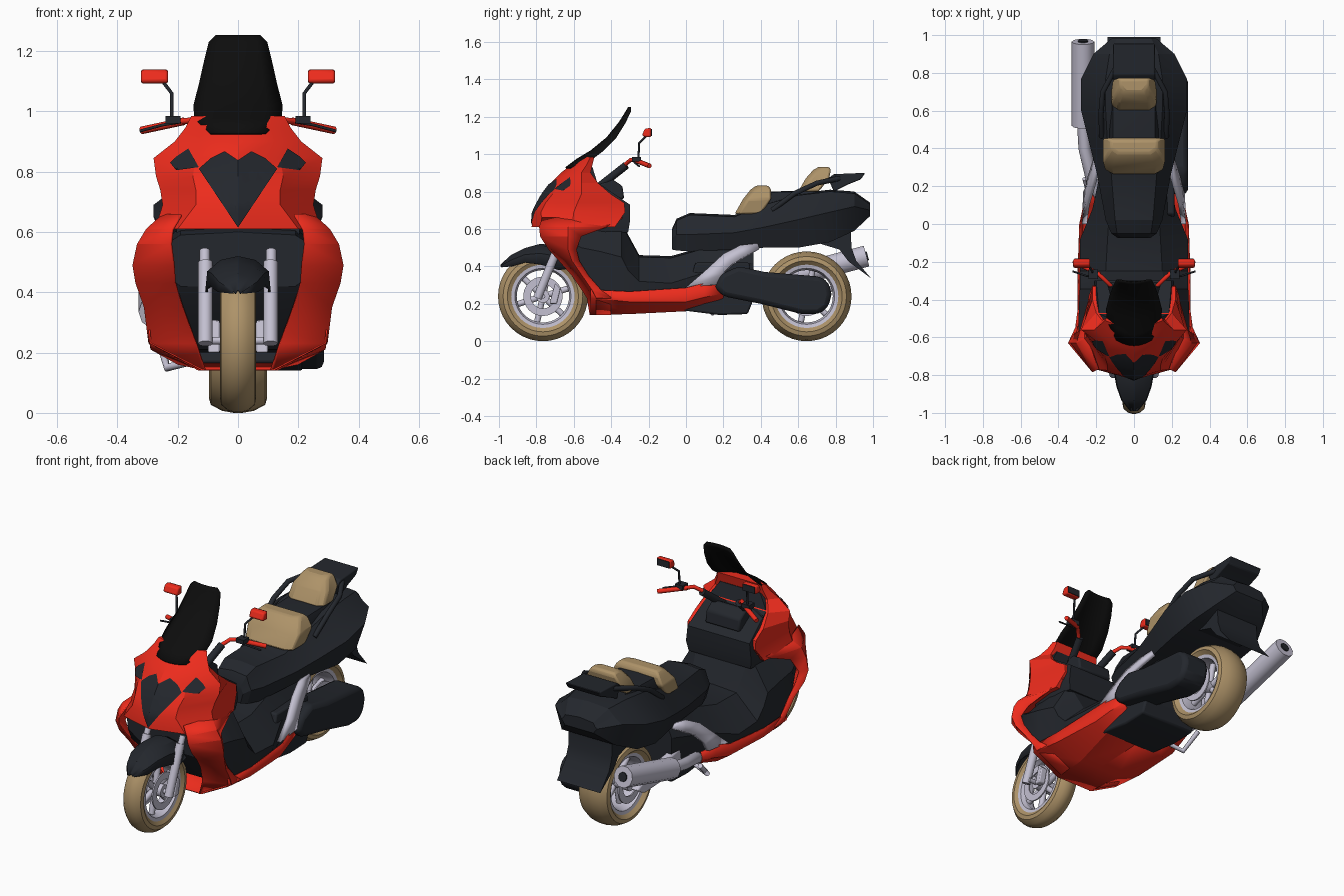
import bpy, bmesh, math
from mathutils import Vector
from mathutils.bvhtree import BVHTree

if "Cube" in bpy.data.objects:
    bpy.data.objects.remove(bpy.data.objects["Cube"])


def material(name, *rgb):
    m = bpy.data.materials.new(name)
    m.diffuse_color = (*rgb, 1)
    m.use_nodes = True
    m.node_tree.nodes["Principled BSDF"].inputs["Base Color"].default_value = m.diffuse_color
    return m


RED = material("red_paint", 0.85, 0.025, 0.012)
BLACK = material("black_plastic", 0.017, 0.02, 0.026)
GLASS = material("dark_screen", 0.004, 0.004, 0.004)
TAN = material("tan", 0.42, 0.29, 0.14)
METAL = material("light_metal", 0.55, 0.53, 0.64)


def finish(name, bm, mat, mirror=False, bevel=0, thick=0):
    bmesh.ops.recalc_face_normals(bm, faces=bm.faces)
    me = bpy.data.meshes.new(name)
    bm.to_mesh(me)
    ob = bpy.data.objects.new(name, me)
    bpy.context.collection.objects.link(ob)
    me.materials.append(mat)
    if thick:
        ob.modifiers.new("thickness", "SOLIDIFY").thickness = thick
    if bevel:
        b = ob.modifiers.new("bevel", "BEVEL")
        b.width, b.segments = bevel, 2
    if mirror:
        ob.modifiers.new("mirror", "MIRROR")
    return ob


def loft(name, rings, mat, closed=True, **kw):
    bm = bmesh.new()
    vs = [[bm.verts.new(p) for p in r] for r in rings]
    n = len(rings[0])
    for a, b in zip(vs, vs[1:]):
        for i in range(n if closed else n - 1):
            j = (i + 1) % n
            bm.faces.new((a[i], a[j], b[j], b[i]))
    if closed:
        bm.faces.new(vs[0])
        bm.faces.new(vs[-1])
    return finish(name, bm, mat, **kw)


def y_ring(y, half):
    """Symmetric ring at y: half runs from centre to centre as (x, z)."""
    return [(x, y, z) for x, z in half] + [(-x, y, z) for x, z in half[-2:0:-1]]


def z_ring(z, half):
    return [(x, y, z) for x, y in half] + [(-x, y, z) for x, y in half[::-1] if x > 0]


def prism(name, prof, x0, x1, mat, **kw):
    return loft(name, [[(x, y, z) for y, z in prof] for x in (x0, x1)], mat, **kw)


def tube(name, pts, r, mat, mirror=False):
    cu = bpy.data.curves.new(name, "CURVE")
    cu.dimensions, cu.bevel_depth, cu.bevel_resolution = "3D", r, 3
    cu.use_fill_caps = True
    for s in ((1, -1) if mirror else (1,)):
        sp = cu.splines.new("POLY")
        sp.points.add(len(pts) - 1)
        for p, (x, y, z) in zip(sp.points, pts):
            p.co = (s * x, y, z, 1)
    ob = bpy.data.objects.new(name, cu)
    bpy.context.collection.objects.link(ob)
    cu.materials.append(mat)
    return ob


def lathe(name, prof, cy, cz, mat, n=40):
    """Closed (x, radius) profile spun around the axle."""
    bm = bmesh.new()
    rings = []
    for k in range(n):
        a = 2 * math.pi * k / n
        rings.append([bm.verts.new((x, cy + r * math.cos(a), cz + r * math.sin(a))) for x, r in prof])
    for k in range(n):
        a, b = rings[k], rings[(k + 1) % n]
        for i in range(len(prof)):
            j = (i + 1) % len(prof)
            bm.faces.new((a[i], a[j], b[j], b[i]))
    return finish(name, bm, mat)


# Wheels: tyre, rim, hub, brake discs and spokes
for tag, cy, w in (("front", -0.765, 0.06), ("rear", 0.645, 0.097)):
    h = [(w * .75, .165), (w, .19), (w * .93, .213), (w * .55, .233), (w * .15, .24)]
    lathe(tag + "_tyre", h + [(-x, r) for x, r in h[::-1]], cy, .24, TAN)
    h = [(w * .8, .172), (w * .75, .15), (w * .4, .14)]
    lathe(tag + "_rim", h + [(-x, r) for x, r in h[::-1]], cy, .24, METAL)
    lathe(tag + "_hub", [(-w, .012), (-w, .035), (w, .035), (w, .012)], cy, .24, METAL, 20)
    for s in (-1, 1):
        x = s * w * .9
        lathe(tag + "_brake_disc", [(x - .004, .065), (x - .004, .105), (x + .004, .105), (x + .004, .065)], cy, .24, METAL)
    for k in range(6):
        a = k * math.pi / 3 + .3
        c, s = math.cos(a), math.sin(a)
        tube(tag + "_spoke", [(0, cy + c * .03, .24 + s * .03), (0, cy + c * .15, .24 + s * .15)], .017, METAL)

# Front fork and fender
tube("fork_upper", [(.11, -.665, .54), (.11, -.72, .42)], .017, METAL, True)
tube("fork_lower", [(.108, -.685, .5), (.108, -.795, .23)], .024, METAL, True)
tube("front_axle", [(-.11, -.765, .24), (.11, -.765, .24)], .013, METAL)
prism("brake_caliper", [(-.73, .2), (-.69, .2), (-.67, .28), (-.7, .31)], .06, .1, METAL, mirror=True, bevel=.006)
fender = [(-.985, .015, .405, .395), (-.93, .06, .455, .40), (-.86, .085, .49, .42), (-.78, .1, .512, .41),
          (-.68, .1, .505, .38), (-.6, .09, .46, .39)]
loft("front_fender", [[(-w, y, lo), (-w * .95, y, lo + (t - lo) * .55), (-w * .55, y, t - .012), (0, y, t),
                       (w * .55, y, t - .012), (w * .95, y, lo + (t - lo) * .55), (w, y, lo)]
                      for y, w, t, lo in fender], BLACK, closed=False, thick=-.008)

# Upper nose fairing
nose = [(.61, -.825, .2, -.77, .275, -.61, .24, -.38), (.69, -.82, .14, -.775, .25, -.6, .22, -.325),
        (.74, -.795, .14, -.75, .258, -.58, .22, -.33), (.785, -.77, .15, -.715, .272, -.56, .22, -.40),
        (.845, -.725, .14, -.665, .28, -.56, .2, -.47), (.9, -.67, .12, -.63, .21, -.56, .17, -.51),
        (.945, -.61, .11, -.585, .175, -.53, .15, -.5), (.985, -.545, .08, -.54, .155, -.51, .14, -.49)]
fairing = loft("nose_fairing", [z_ring(z, [(0, f), (cx, cy), (wx, wy), (rx, ry)])
                                for z, f, cx, cy, wx, wy, rx, ry in nose], RED)
bm = bmesh.new()
bm.from_mesh(fairing.data)
tree = BVHTree.FromBMesh(bm)


def nose_panel(name, outline, mirror):
    """Flat outline draped over the nose."""
    b = bmesh.new()
    b.faces.new([b.verts.new((x, -1, z)) for x, z in outline])
    bmesh.ops.triangulate(b, faces=b.faces)
    bmesh.ops.subdivide_edges(b, edges=b.edges, cuts=9, use_grid_fill=True)
    for v in b.verts:
        hit = tree.ray_cast(Vector((v.co.x, -2, v.co.z)), Vector((0, 1, 0)))[0]
        v.co.y = (hit.y if hit else -.7) - .005
    finish(name, b, BLACK, mirror=mirror)


nose_panel("nose_badge_panel", [(0, .615), (.11, .78), (.13, .81), (.09, .845), (.045, .868), (0, .838),
                                (-.045, .868), (-.09, .845), (-.13, .81), (-.11, .78)], False)
nose_panel("headlight", [(.13, .815), (.205, .805), (.225, .83), (.205, .85), (.165, .877), (.155, .845)], True)

# Windscreen
screen = [(-.645, .93, .095, .03), (-.585, .975, .145, .075), (-.51, 1.02, .148, .06), (-.425, 1.09, .13, .045),
          (-.36, 1.17, .112, .03), (-.322, 1.23, .097, .02), (-.31, 1.253, .075, .01)]
loft("windscreen", [[(w * t, y + d * t * t, z) for t in (-1, -.66, -.33, 0, .33, .66, 1)]
                    for y, z, w, d in screen], GLASS, closed=False, thick=.008)

# Dashboard and console behind the screen
loft("dashboard", [z_ring(z, [(w, f), (w * 1.08, (f + r) / 2), (w, r)]) for z, f, r, w in
                   ((.58, -.6, -.31, .2), (.64, -.6, -.3, .21), (.73, -.6, -.3, .2), (.85, -.58, -.475, .185),
                    (.93, -.56, -.5, .13))], BLACK)
prism("console", [(-.48, .83), (-.4, .87), (-.34, .83), (-.33, .76), (-.45, .76)], -.11, .11, BLACK, bevel=.01)

# Leg shield sides: red flared panels
shield = [(.66, (.19, -.77), (.25, -.6), (.22, -.34)), (.61, (.22, -.785), (.305, -.63), (.25, -.43)),
          (.56, (.225, -.78), (.335, -.63), (.285, -.56)), (.49, (.215, -.735), (.35, -.63), (.32, -.585)),
          (.43, (.21, -.68), (.34, -.61), (.31, -.57)), (.35, (.185, -.61), (.312, -.555), (.298, -.52)),
          (.27, (.155, -.555), (.302, -.5), (.298, -.45)), (.23, (.14, -.53), (.295, -.48), (.297, -.4)),
          (.14, (.11, -.515), (.12, -.48), (.13, -.4))]
loft("leg_shield_panel", [[(x, y, z) for x, y in row] for z, *row in shield], RED, closed=False, mirror=True, thick=.008)

# Red sill strip and belly
sill = [(-.51, (.297, .275), (.293, .23), (.12, .14), (0, .14)), (-.3, (.3, .265), (.29, .21), (.13, .145), (0, .145)),
        (0, (.29, .285), (.275, .21), (.2, .16), (0, .16)), (.1, (.268, .31), (.26, .235), (.2, .19), (.1, .19)),
        (.2, (.24, .3), (.24, .255), (.22, .23), (.15, .23))]
loft("floor_sill", [[(x, y, z) for x, z in row] for y, *row in sill], RED, closed=False, mirror=True, thick=.006)

# Floor and centre tunnel
floor = [(-.64, .6, .19, .54, .27, .42, .19), (-.56, .63, .19, .5, .295, .3, .16), (-.46, .64, .19, .48, .292, .21, .2),
         (-.345, .64, .18, .45, .287, .2, .2), (-.31, .57, .16, .38, .285, .2, .2), (-.25, .46, .15, .32, .285, .2, .2),
         (-.08, .455, .14, .31, .285, .2, .2), (.08, .5, .13, .36, .22, .2, .19), (.36, .52, .12, .42, .16, .22, .14)]
loft("floor_tunnel", [y_ring(y, [(0, t), (tw, t - .01), (w, wz), (w * .97, max(b + .05, .25)), (bw, b), (0, b)])
                      for y, t, tw, wz, w, b, bw in floor], BLACK)

# Seat and tail body
tail = [(-.075, .6, .07, .55, .085, .49), (-.05, .655, .09, .57, .12, .485), (.02, .685, .1, .57, .15, .48),
        (.26, .675, .12, .58, .195, .49), (.42, .74, .14, .61, .235, .5), (.6, .79, .15, .65, .28, .5),
        (.77, .81, .15, .69, .28, .53), (.9, .8, .13, .72, .215, .59), (.985, .74, .09, .7, .115, .67)]
loft("tail_body", [y_ring(y, [(0, t), (tw, t - .01), ((tw + w) / 2, (t + wz) / 2 - .01), (w, wz), (w * .8, b), (0, b)])
                   for y, t, tw, wz, w, b in tail], BLACK)
loft("rear_seat", [y_ring(y, [(0, t), (w * .85, t - .005), (w, t - .05), (w, .62), (0, .62)]) for y, t, w in
                   ((.38, .72, .12), (.44, .8, .13), (.65, .805, .13), (.78, .8, .12))], BLACK)
for tag, rows in (("front", ((.68, .26, .4, .155), (.76, .305, .455, .166), (.81, .345, .455, .14), (.832, .375, .44, .12))),
                  ("rear", ((.8, .6, .71, .12), (.87, .64, .765, .112), (.915, .68, .775, .085), (.932, .71, .765, .075)))):
    loft(tag + "_backrest", [z_ring(z, [(w * .7, a), (w, a + .025), (w, b)]) for z, a, b, w in rows], TAN, bevel=.01)
prism("tail_wing", [(.76, .87), (.79, .893), (.958, .9), (.935, .865), (.86, .835), (.79, .8)], -.11, .11, BLACK, bevel=.006)
tube("grab_rail", [(.17, .46, .7), (.175, .58, .79), (.165, .7, .845), (.1, .82, .87)], .014, BLACK, True)
prism("rear_fender", [(.72, .52), (.88, .6), (.885, .5), (.91, .43), (.99, .335), (.87, .425), (.82, .49)], -.14, .14, BLACK)

# Metal side panel, both sides
loft("frame_panel", [[(.25, 0, .285), (.245, .17, .3)], [(.235, .1, .37), (.235, .19, .35)],
                     [(.205, .2, .46), (.222, .25, .41)], [(.18, .29, .505), (.2, .32, .45)],
                     [(.17, .38, .515), (.175, .39, .49)]], METAL, closed=False, mirror=True, thick=-.025)

# Engine block and drive case
prism("engine", [(-.02, .165), (.18, .14), (.33, .145), (.36, .22), (.34, .42), (.05, .42)], -.14, .215, BLACK, bevel=.01)
prism("drive_case", [(.15, .29), (.19, .36), (.28, .4), (.42, .37), (.72, .345), (.765, .31), (.778, .25), (.76, .18),
                     (.71, .145), (.62, .145), (.4, .2), (.2, .24)], .115, .285, BLACK, bevel=.025)
prism("swing_arm", [(.28, .22), (.28, .34), (.62, .28), (.69, .24), (.62, .2)], -.17, -.12, METAL, bevel=.01)

# Exhaust and side stand
tube("muffler", [(-.27, .52, .335), (-.27, .55, .343), (-.27, .965, .455)], .06, METAL)
tube("muffler_outlet", [(-.27, .95, .451), (-.27, .972, .457)], .026, BLACK)
tube("exhaust_pipe", [(-.27, .54, .34), (-.262, .4, .31), (-.22, .22, .27), (-.15, .1, .2)], .032, METAL)
tube("side_stand", [(-.14, .12, .175), (-.235, .14, .15), (-.26, .24, .24)], .014, METAL)

# Handlebars, levers and mirrors
tube("bar_riser", [(.08, -.46, .83), (.12, -.32, .94)], .021, BLACK, True)
tube("handlebar", [(.12, -.33, .94), (.155, -.295, .97), (.2, -.255, .965)], .011, RED, True)
tube("grip", [(.18, -.27, .967), (.32, -.195, .937)], .013, RED, True)
tube("brake_lever", [(.19, -.28, .965), (.25, -.275, .955), (.325, -.25, .935)], .005, BLACK, True)
prism("switch_box", [(-.29, .96), (-.29, .985), (-.24, .985), (-.24, .96)], .19, .24, BLACK, mirror=True)
tube("mirror_arm", [(.22, -.255, .97), (.22, -.25, 1.06), (.25, -.21, 1.1)], .006, BLACK, True)
prism("mirror_housing", [(-.235, 1.1), (-.22, 1.137), (-.185, 1.14), (-.185, 1.092), (-.22, 1.092)], .232, .322, RED, mirror=True, bevel=.008)
prism("mirror_glass", [(-.186, 1.097), (-.186, 1.135), (-.182, 1.135), (-.182, 1.097)], .238, .316, BLACK, mirror=True)

# Smooth round parts, keep panel edges sharp
for ob in bpy.context.scene.objects:
    ob.select_set(ob.type == "MESH")
bpy.context.view_layer.objects.active = fairing
bpy.ops.object.shade_smooth_by_angle(angle=math.radians(25))
